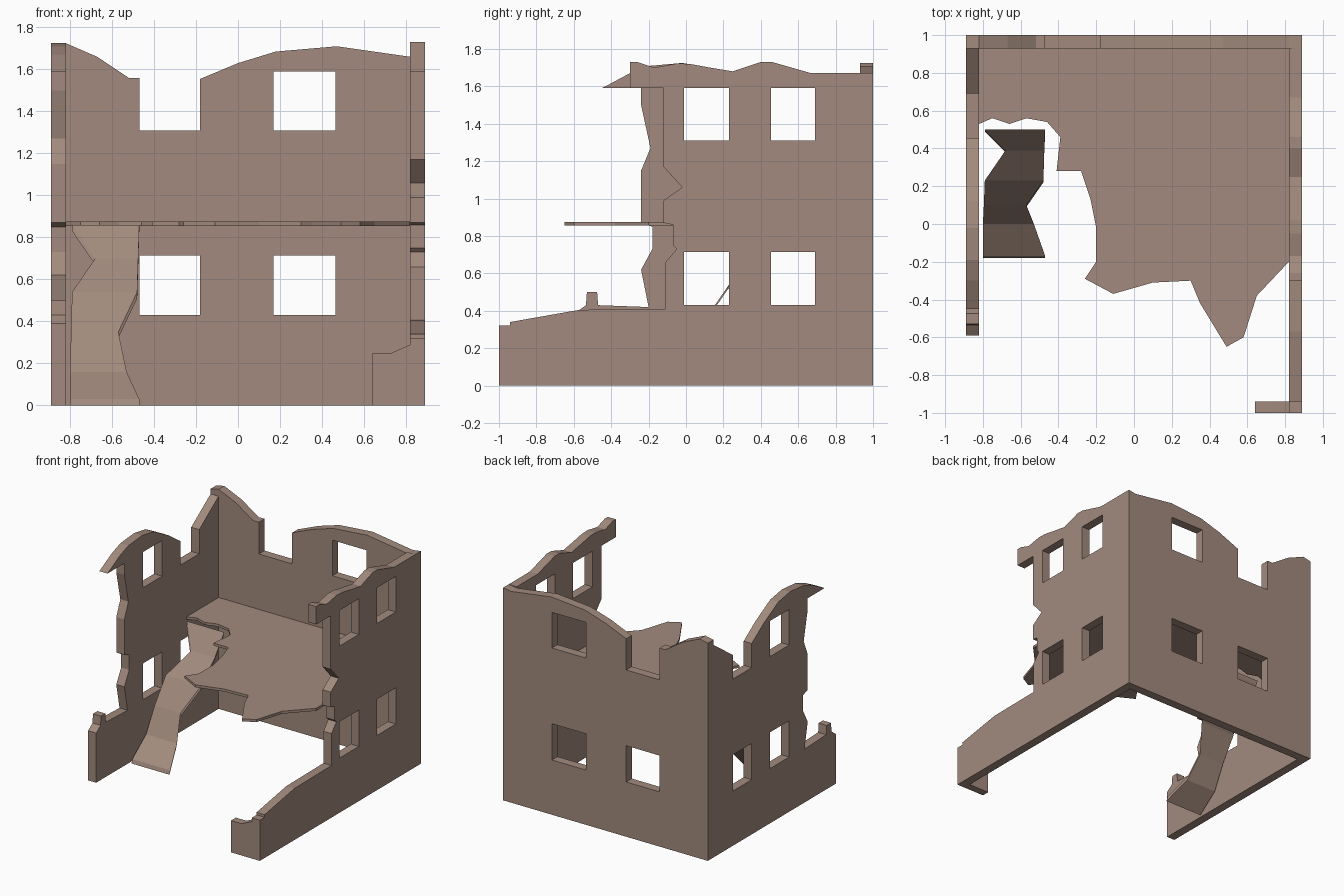
import bpy, bmesh
from mathutils import Vector

mat = bpy.data.materials.new("dusty_brown_plaster")
mat.diffuse_color = (0.36, 0.255, 0.205, 1)


def finish(bm, name):
    bmesh.ops.recalc_face_normals(bm, faces=bm.faces)
    me = bpy.data.meshes.new(name)
    bm.to_mesh(me)
    bm.free()
    me.materials.append(mat)
    ob = bpy.data.objects.new(name, me)
    bpy.context.collection.objects.link(ob)
    return ob


def rect(a, b, c, d):
    return [(a, c), (b, c), (b, d), (a, d)]


def plate(name, place, depth, outline, holes=()):
    """Fill an outline with holes, then extrude it along depth."""
    bm = bmesh.new()
    for loop in [outline, *holes]:
        vs = [bm.verts.new(place(u, v)) for u, v in loop]
        for i, v in enumerate(vs):
            bm.edges.new((v, vs[i - 1]))
    bmesh.ops.triangle_fill(bm, use_beauty=True, edges=bm.edges[:])
    ext = bmesh.ops.extrude_face_region(bm, geom=bm.faces[:])
    moved = [g for g in ext["geom"] if isinstance(g, bmesh.types.BMVert)]
    bmesh.ops.translate(bm, verts=moved, vec=Vector(depth))
    return finish(bm, name)


T = 0.07            # wall thickness
LOW, HIGH = (0.43, 0.715), (1.31, 1.59)     # window heights

# back wall, broken through its upper left window
plate("back_wall", lambda u, v: (u, 1, v), (0, -T, 0),
      [(-0.89, 0), (0.89, 0), (0.89, 1.67), (0.82, 1.66), (0.47, 1.71),
       (0.18, 1.685), (0, 1.63), (-0.18, 1.555), (-0.18, 1.31), (-0.47, 1.31),
       (-0.47, 1.56), (-0.52, 1.56), (-0.67, 1.66), (-0.82, 1.725), (-0.89, 1.71)],
      [rect(-0.47, -0.18, *LOW), rect(0.17, 0.465, *LOW), rect(0.17, 0.465, *HIGH)])

# right wall with a long low stump towards the front
plate("right_wall", lambda u, v: (0.89, u, v), (-T, 0, 0),
      [(-1, 0), (0.93, 0), (0.93, 1.67), (0.67, 1.67), (0.46, 1.73), (0.40, 1.73),
       (0.25, 1.68), (0.13, 1.70), (0.02, 1.72), (-0.05, 1.722), (-0.17, 1.70),
       (-0.26, 1.73), (-0.30, 1.73), (-0.30, 1.59), (-0.12, 1.59), (-0.12, 1.17),
       (-0.02, 1.06), (-0.12, 0.99), (-0.12, 0.87), (-0.07, 0.86), (-0.07, 0.75),
       (-0.05, 0.73), (-0.11, 0.66), (-0.11, 0.41), (-0.57, 0.405),
       (-0.94, 0.34), (-0.94, 0.32), (-1, 0.32)],
      [rect(-0.01, 0.23, *LOW), rect(0.455, 0.69, *LOW),
       rect(-0.01, 0.23, *HIGH), rect(0.455, 0.69, *HIGH)])

# left wall, shorter, with a pointed overhang and a broken upper window
plate("left_wall", lambda u, v: (-0.89, u, v), (T, 0, 0),
      [(-0.59, 0), (0.93, 0), (0.93, 1.67), (0.69, 1.50), (0.69, 1.31),
       (0.455, 1.31), (0.455, 1.50), (0.31, 1.60), (0.125, 1.70), (-0.02, 1.725),
       (-0.19, 1.71), (-0.30, 1.67), (-0.45, 1.59), (-0.24, 1.59), (-0.24, 1.50),
       (-0.19, 1.27), (-0.24, 1.15), (-0.24, 0.87), (-0.18, 0.85), (-0.18, 0.73),
       (-0.24, 0.62), (-0.20, 0.42), (-0.47, 0.43), (-0.475, 0.50),
       (-0.53, 0.50), (-0.535, 0.43), (-0.59, 0.39)],
      [rect(-0.01, 0.23, *LOW), rect(0.455, 0.69, *LOW), rect(-0.01, 0.23, *HIGH)])

# remaining stub of the front wall
plate("front_wall_stub", lambda u, v: (u, -1, v), (0, 0.06, 0),
      [(0.64, 0), (0.89, 0), (0.89, 0.32), (0.82, 0.29), (0.73, 0.25), (0.64, 0.25)])

# broken upper floor
plate("upper_floor", lambda u, v: (u, v, 0.855), (0, 0, 0.02),
      [(-0.82, 0.93), (-0.82, 0.53), (-0.75, 0.56), (-0.66, 0.53), (-0.57, 0.56),
       (-0.46, 0.54), (-0.39, 0.46), (-0.41, 0.28), (-0.28, 0.28), (-0.23, 0.13),
       (-0.20, -0.02), (-0.20, -0.20), (-0.26, -0.29), (-0.11, -0.37), (0.10, -0.31),
       (0.30, -0.30), (0.35, -0.42), (0.49, -0.65), (0.58, -0.60), (0.65, -0.38),
       (0.82, -0.20), (0.82, 0.93)])

# fallen floor piece leaning as a ramp: (left x, right x, y, z) per cross-section
sections = [(-0.79, -0.47, 0.50, 0.86), (-0.68, -0.475, 0.39, 0.70),
            (-0.79, -0.48, 0.23, 0.54), (-0.795, -0.57, 0.10, 0.35),
            (-0.80, -0.53, 0.00, 0.16), (-0.80, -0.47, -0.17, 0.03)]
bm = bmesh.new()
rings = []
for l, r, y, z in sections:
    rings.append([bm.verts.new(p) for p in
                  ((l, y, z), (r, y, z), (r, y - 0.01, z - 0.03), (l, y - 0.01, z - 0.03))])
for a, b in zip(rings, rings[1:]):
    for i in range(4):
        j = (i + 1) % 4
        bm.faces.new((a[i], a[j], b[j], b[i]))
bm.faces.new(rings[0])
bm.faces.new(rings[-1])
finish(bm, "fallen_floor_ramp")
